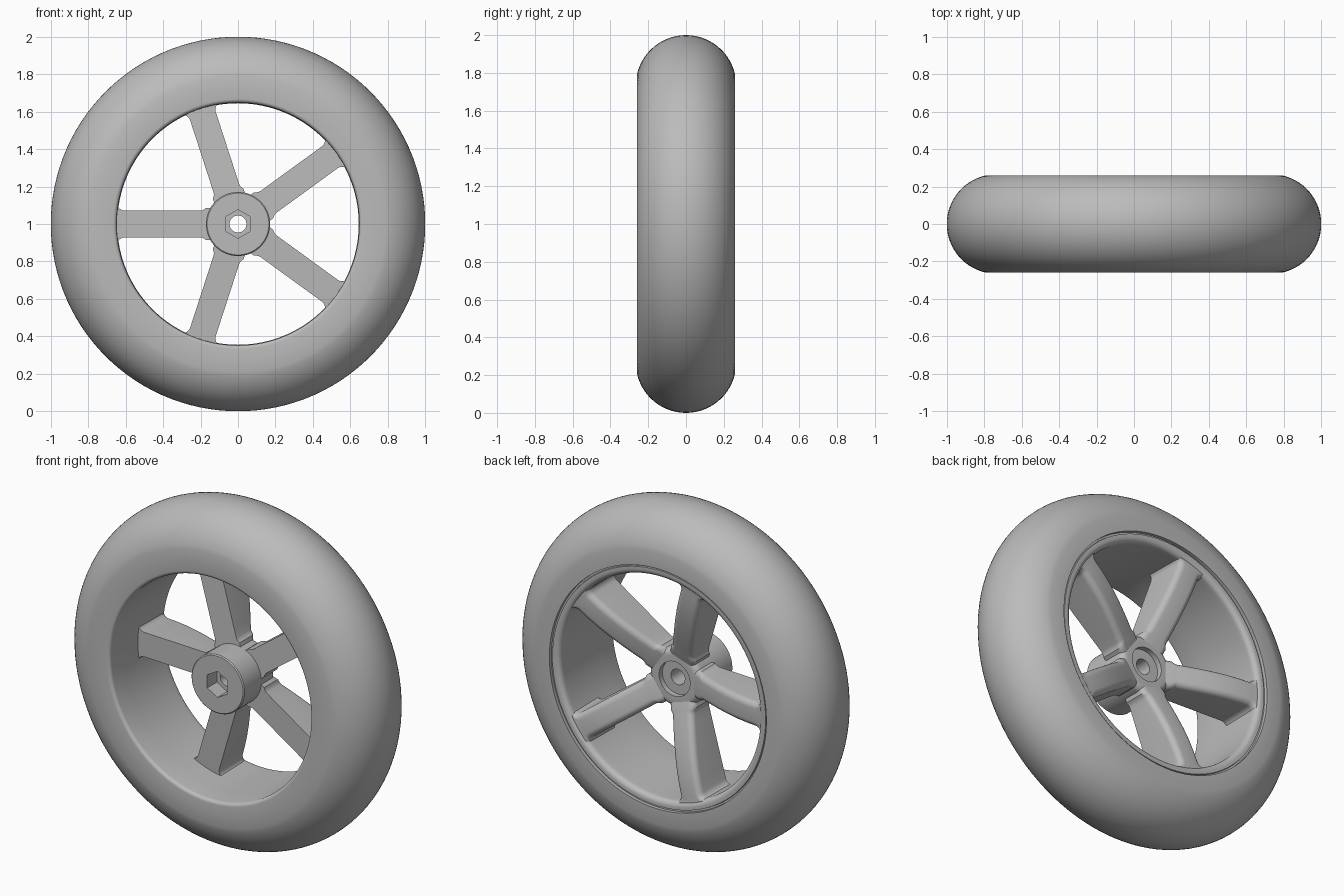
import bpy, bmesh, math
from mathutils import Matrix

if "Cube" in bpy.data.objects:
    bpy.data.objects.remove(bpy.data.objects["Cube"])

SEG = 120
grey = bpy.data.materials.new("plain grey")
grey.diffuse_color = (0.5, 0.5, 0.5, 1)
grey.use_nodes = True
grey.node_tree.nodes["Principled BSDF"].inputs["Base Color"].default_value = grey.diffuse_color


def finish(bm, name, angle=35):
    bmesh.ops.recalc_face_normals(bm, faces=bm.faces)
    mesh = bpy.data.meshes.new(name)
    bm.to_mesh(mesh)
    bm.free()
    mesh.materials.append(grey)
    ob = bpy.data.objects.new(name, mesh)
    bpy.context.collection.objects.link(ob)
    bpy.ops.object.select_all(action='DESELECT')
    ob.select_set(True)
    bpy.context.view_layer.objects.active = ob
    bpy.ops.object.shade_smooth_by_angle(angle=math.radians(angle))
    return ob


def lathe(name, profile):
    """Closed (radius, y) profile spun about the axle; radius may depend on angle."""
    bm = bmesh.new()
    rings = []
    for r, y in profile:
        ring = []
        for i in range(SEG):
            a = 2 * math.pi * i / SEG
            rad = r(a) if callable(r) else r
            ring.append(bm.verts.new((rad * math.cos(a), y, 1 + rad * math.sin(a))))
        rings.append(ring)
    for k, p in enumerate(rings):
        q = rings[(k + 1) % len(rings)]
        for i in range(SEG):
            j = (i + 1) % SEG
            bm.faces.new((p[i], p[j], q[j], q[i]))
    return finish(bm, name)


def arc(cr, cy, rad, a0, a1, n):
    """Points of a round in the (radius, y) plane, angles in degrees."""
    angles = [math.radians(a0 + (a1 - a0) * i / n) for i in range(n + 1)]
    return [(cr + rad * math.cos(a), cy + rad * math.sin(a)) for a in angles]


# Tyre: round tread, flat side walls, stepped seat for the rim at the back
tread = arc(0.734, 0, 0.266, -77.5, 77.5, 28)
lathe("tyre", [(0.72, -0.26)] + tread + [(0.702, 0.26), (0.702, -0.1), (0.648, -0.1)]
      + arc(0.668, -0.24, 0.02, 180, 270, 5))

# Rim: thin ring with a rounded back lip and a narrow gap next to the tyre
lathe("rim", [(0.648, -0.12), (0.645, 0.2)] + arc(0.675, 0.22, 0.03, 180, 90, 6)
      + [(0.69, 0.25), (0.692, 0.24), (0.71, 0.24), (0.71, -0.12)])


# Hub: long front boss, hex socket in front, round recess at the back
def hexagon(a):
    return 0.066 / math.cos((a + math.pi / 6) % (math.pi / 3) - math.pi / 6)


lathe("hub", [(hexagon, -0.19), (0.165, -0.19), (0.171, -0.184), (0.171, 0.07)]
      + arc(0.135, 0.07, 0.036, 10, 90, 6)
      + [(0.115, 0.106), (0.1, 0.106), (0.1, 0.075), (0.045, 0.075),
         (0.045, -0.1), (hexagon, -0.1)])


# Spokes: flat in front, rounded and dished at the back, flared at both ends
def spoke(name, angle):
    bm = bmesh.new()
    fillet = [0.605 + 0.04 * math.sin(math.radians(15 * i)) for i in range(7)]
    stations = [0.125, 0.15, 0.17, 0.18, 0.19, 0.2, 0.25, 0.32, 0.4, 0.48, 0.55] + fillet + [0.665]
    rings = []
    for u in stations:
        t = (u - 0.125) / 0.54
        half = 0.072
        if u > 0.605:
            s = min(1, (u - 0.605) / 0.04)
            half += 0.036 * (1 - math.sqrt(max(0, 1 - s * s)))
        elif u < 0.2:
            half += 0.014 * min(1, (0.2 - u) / 0.03) ** 2
        front = -0.03 + 0.03 * t
        back = 0.104 + 0.136 * math.sin(t * math.pi / 2)
        rad = 0.035
        right = [(half - rad + rad * math.cos(math.radians(15 * i)),
                  back - rad + rad * math.sin(math.radians(15 * i))) for i in range(7)]
        section = [(half, front)] + right + [(-w, y) for w, y in reversed(right)] + [(-half, front)]
        rings.append([bm.verts.new((u, y, w)) for w, y in section])
    for p, q in zip(rings, rings[1:]):
        for i in range(len(p)):
            j = (i + 1) % len(p)
            bm.faces.new((p[i], p[j], q[j], q[i]))
    bm.faces.new(rings[0])
    bm.faces.new(rings[-1])
    bm.transform(Matrix.Translation((0, 0, 1)) @ Matrix.Rotation(angle, 4, 'Y'))
    finish(bm, name)


for n in range(5):
    spoke("spoke_%d" % (n + 1), math.radians(180 + 72 * n))
